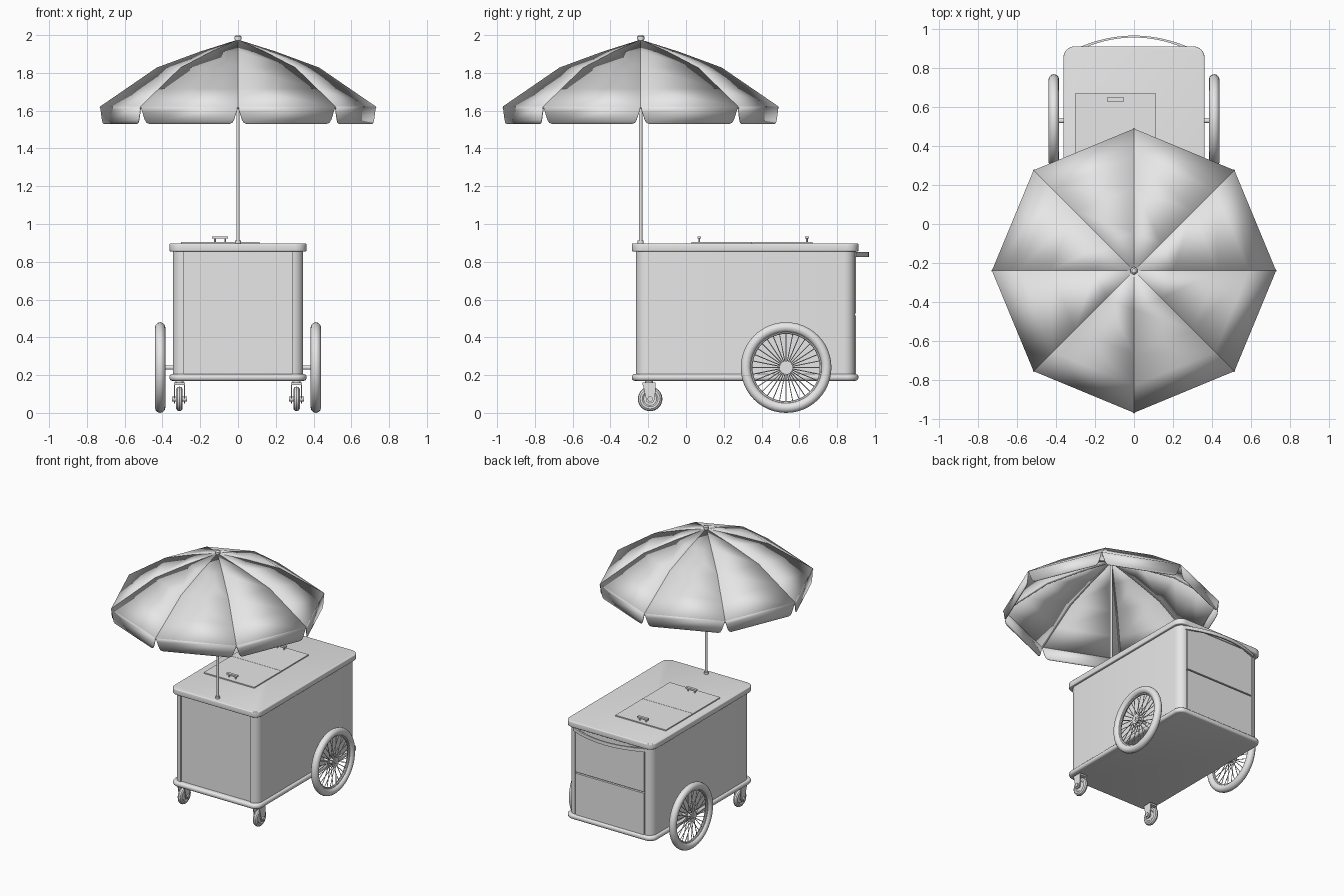
import bpy, bmesh
from math import sin, cos, pi, radians
from mathutils import Vector, Matrix

cube = bpy.data.objects.get("Cube")
if cube:
    bpy.data.objects.remove(cube, do_unlink=True)

GREY = (0.8, 0.8, 0.8, 1)
mat = bpy.data.materials.new("light_grey")
mat.use_nodes = True
mat.diffuse_color = GREY
mat.node_tree.nodes["Principled BSDF"].inputs["Base Color"].default_value = GREY
parts = []


def finish(name, bm, loc=(0, 0, 0)):
    """Turn a bmesh into a named, coloured object."""
    me = bpy.data.meshes.new(name)
    bm.to_mesh(me)
    bm.free()
    me.materials.append(mat)
    ob = bpy.data.objects.new(name, me)
    ob.location = loc
    bpy.context.collection.objects.link(ob)
    parts.append(ob)
    return ob


def rod(bm, a, b, r, sides=16, r2=None):
    """Add a cylinder or cone running from a to b."""
    a, b = Vector(a), Vector(b)
    d = b - a
    m = Matrix.Translation((a + b) / 2) @ d.to_track_quat('Z', 'Y').to_matrix().to_4x4()
    bmesh.ops.create_cone(bm, cap_ends=True, segments=sides, radius1=r,
                          radius2=r if r2 is None else r2, depth=d.length, matrix=m)


def prism(bm, outline, axis, bevel=0.0, segs=3):
    """Extrude a closed outline along axis, optionally rounding its rims."""
    bottom = bm.faces.new([bm.verts.new(p) for p in outline])
    res = bmesh.ops.extrude_face_region(bm, geom=[bottom])
    new = [g for g in res["geom"] if isinstance(g, bmesh.types.BMVert)]
    top = [g for g in res["geom"] if isinstance(g, bmesh.types.BMFace)][0]
    bmesh.ops.translate(bm, verts=new, vec=axis)
    if bottom.is_valid is False or len(bottom.link_loops if hasattr(bottom, "link_loops") else bottom.loops) == 0:
        bottom = bm.faces.new(outline)
    rims = set(top.edges) | set(bottom.edges)
    bmesh.ops.recalc_face_normals(bm, faces=bm.faces[:])
    if bevel:
        bmesh.ops.bevel(bm, geom=list(rims), offset=bevel, segments=segs,
                        profile=0.5, affect='EDGES')


def box(bm, x0, x1, y0, y1, z0, z1):
    m = Matrix.Translation(((x0 + x1) / 2, (y0 + y1) / 2, (z0 + z1) / 2))
    m = m @ Matrix.Diagonal((x1 - x0, y1 - y0, z1 - z0, 1))
    bmesh.ops.create_cube(bm, size=1, matrix=m)


def torus(bm, centre, major, minor, around=48, sides=12):
    """Add a ring whose axle lies along x."""
    rings = []
    for i in range(around):
        a = 2 * pi * i / around
        ring = []
        for j in range(sides):
            t = 2 * pi * j / sides
            r = major + minor * cos(t)
            ring.append(bm.verts.new(Vector(centre) + Vector((minor * sin(t), r * cos(a), r * sin(a)))))
        rings.append(ring)
    for i in range(around):
        p, q = rings[i], rings[(i + 1) % around]
        for j in range(sides):
            k = (j + 1) % sides
            bm.faces.new((p[j], p[k], q[k], q[j]))
    bmesh.ops.recalc_face_normals(bm, faces=bm.faces[:])


def rounded_rect(hx, y0, y1, r, z, notch=0.0, steps=6):
    """Rounded rectangle outline; notch recesses the front and back panels."""
    pts = []
    corners = ((hx - r, y1 - r, 0), (r - hx, y1 - r, 90),
               (r - hx, y0 + r, 180), (hx - r, y0 + r, 270))
    for n, (cx, cy, start) in enumerate(corners):
        for i in range(steps + 1):
            a = radians(start + 90 * i / steps)
            pts.append((cx + r * cos(a), cy + r * sin(a), z))
        if notch and n in (0, 2):
            y = y1 - notch if n == 0 else y0 + notch
            pts += [(cx, y, z), (-cx, y, z)]
    return pts


# Cabinet with rounded corner posts and recessed end panels
bm = bmesh.new()
prism(bm, rounded_rect(0.345, -0.265, 0.895, 0.058, 0.19, notch=0.012), (0, 0, 0.675))
finish("cabinet_body", bm)

# Counter top and base rail
for name, z, h, bev in (("counter_top", 0.855, 0.042, 0.006), ("base_rail", 0.17, 0.036, 0.015)):
    bm = bmesh.new()
    prism(bm, rounded_rect(0.363, -0.287, 0.913, 0.06, z), (0, 0, h), bev)
    finish(name, bm)

# Back doors
for name, z0, z1 in (("lower_back_panel", 0.205, 0.515), ("upper_back_panel", 0.525, 0.855)):
    bm = bmesh.new()
    box(bm, -0.282, 0.282, 0.875, 0.899, z0, z1)
    finish(name, bm)

# Counter lids with pull handles
for side, y0, y1, hy in (("front", 0.03, 0.349, 0.07), ("back", 0.351, 0.67, 0.64)):
    bm = bmesh.new()
    box(bm, -0.303, 0.113, y0, y1, 0.89, 0.905)
    finish(side + "_lid", bm)
    bm = bmesh.new()
    box(bm, -0.138, -0.052, hy - 0.01, hy + 0.01, 0.922, 0.933)
    for x in (-0.122, -0.068):
        rod(bm, (x, hy, 0.9), (x, hy, 0.925), 0.005, 10)
    finish(side + "_lid_handle", bm)

# Bowed push handle
bm = bmesh.new()
outer, inner = [], []
for i in range(25):
    t = i / 12 - 1
    y = 0.9 + 0.068 * (1 - t * t)
    outer.append((0.3 * t, y, 0.826))
    inner.append((0.29 * t, y - 0.01, 0.826))
prism(bm, outer + inner[::-1], (0, 0, 0.025))
finish("push_handle", bm)

# Large spoked wheels and casters on both sides
WY, WZ = 0.53, 0.24
for side, s in (("left", 1), ("right", -1)):
    wx = s * 0.412
    hub = Vector((wx, WY, WZ))
    bm = bmesh.new()
    torus(bm, hub, 0.213, 0.027)
    finish(side + "_tyre", bm)
    bm = bmesh.new()
    torus(bm, hub, 0.187, 0.009, sides=8)
    finish(side + "_rim", bm)
    bm = bmesh.new()
    for i in range(32):
        a = 2 * pi * i / 32
        d = Vector((0, cos(a), sin(a)))
        x = Vector((0.018 if i % 2 else -0.018, 0, 0))
        rod(bm, hub + x + d * 0.025, hub + d * 0.185, 0.0025, 6)
    finish(side + "_spokes", bm)
    bm = bmesh.new()
    X = Vector((1, 0, 0))
    rod(bm, hub - X * 0.022, hub + X * 0.022, 0.022, 24)
    for o in (-0.018, 0.018):
        rod(bm, hub + X * (o - 0.003), hub + X * (o + 0.003), 0.036, 24)
    rod(bm, (s * 0.33, WY, WZ), hub + X * s * 0.027, 0.011, 16)
    finish(side + "_hub_and_axle", bm)

    # Front caster: wheel, axle, fork plates and swivel
    cx, cy, cz = s * 0.31, -0.19, 0.074
    bm = bmesh.new()
    torus(bm, (cx, cy, cz), 0.047, 0.018, 32, 10)
    rod(bm, (cx - 0.012, cy, cz), (cx + 0.012, cy, cz), 0.05, 24)
    finish(side + "_caster_wheel", bm)
    bm = bmesh.new()
    rod(bm, (cx - 0.04, cy, cz), (cx + 0.04, cy, cz), 0.014, 12)
    fork = [(-0.04, 0.085), (0.028, 0.085), (0.028, 0.04)]
    fork += [(0.024 * cos(a), 0.024 * sin(a)) for a in (0, -0.8, -1.6, -2.4)]
    for x in (cx - 0.03, cx + 0.024):
        prism(bm, [(x, cy + y, cz + z) for y, z in fork], (0.006, 0, 0))
    box(bm, cx - 0.03, cx + 0.03, cy - 0.04, cy + 0.028, 0.148, 0.16)
    rod(bm, (cx, cy - 0.006, 0.155), (cx, cy - 0.006, 0.178), 0.022, 20)
    finish(side + "_caster_fork", bm)

# Parasol pole, collar and finial
PY = -0.24
bm = bmesh.new()
rod(bm, (0, PY, 0.89), (0, PY, 1.98), 0.009)
rod(bm, (0, PY, 0.89), (0, PY, 0.912), 0.016)
finish("parasol_pole", bm)
bm = bmesh.new()
rod(bm, (0, PY, 1.962), (0, PY, 1.978), 0.014)
rod(bm, (0, PY, 1.978), (0, PY, 1.992), 0.019)
rod(bm, (0, PY, 1.992), (0, PY, 2.0), 0.019, r2=0.011)
finish("parasol_finial", bm)

# Eight canopy panels, each with a hanging flap
RINGS = [(0.2, 1.913), (0.43, 1.828), (0.59, 1.718), (0.73, 1.622)]
FLAP = [(0, 0), (0.01, 0.03), (0.024, 0.07), (0.034, 0.086), (0.05, 0.092)]
canopy, flaps, ribs = bmesh.new(), bmesh.new(), bmesh.new()
for i in range(8):
    d0, d1 = (Vector((cos(a), sin(a), 0)) for a in (pi / 4 * i, pi / 4 * (i + 1)))
    apex = Vector((0, 0, 1.976))
    lines = [[d * r + Vector((0, 0, z)) for r, z in RINGS] for d in (d0, d1)]
    va, vb = ([canopy.verts.new(p) for p in line] for line in lines)
    canopy.faces.new((canopy.verts.new(apex), va[0], vb[0]))
    for k in range(len(RINGS) - 1):
        canopy.faces.new((va[k], va[k + 1], vb[k + 1], vb[k]))
    a, b = lines[0][-1], lines[1][-1]
    along = (b - a).normalized()
    down = Vector((0, 0, -1))
    edge = [a + along * u + down * v for u, v in FLAP]
    edge += [b - along * u + down * v for u, v in reversed(FLAP)]
    flaps.faces.new([flaps.verts.new(p) for p in edge])
    path = [apex] + lines[0]
    for p, q in zip(path, path[1:]):
        rod(ribs, p + down * 0.01, q + down * 0.01, 0.005, 8)
for name, bm in (("parasol_canopy", canopy), ("parasol_flaps", flaps)):
    ob = finish(name, bm, (0, PY, 0))
    mod = ob.modifiers.new("cloth_thickness", 'SOLIDIFY')
    mod.thickness = 0.004
    mod.offset = -1
finish("parasol_ribs", ribs, (0, PY, 0))

# Smooth round surfaces, keep real edges sharp
bpy.ops.object.select_all(action='DESELECT')
for ob in parts:
    ob.select_set(True)
bpy.context.view_layer.objects.active = parts[0]
bpy.ops.object.shade_smooth_by_angle(angle=radians(32))
